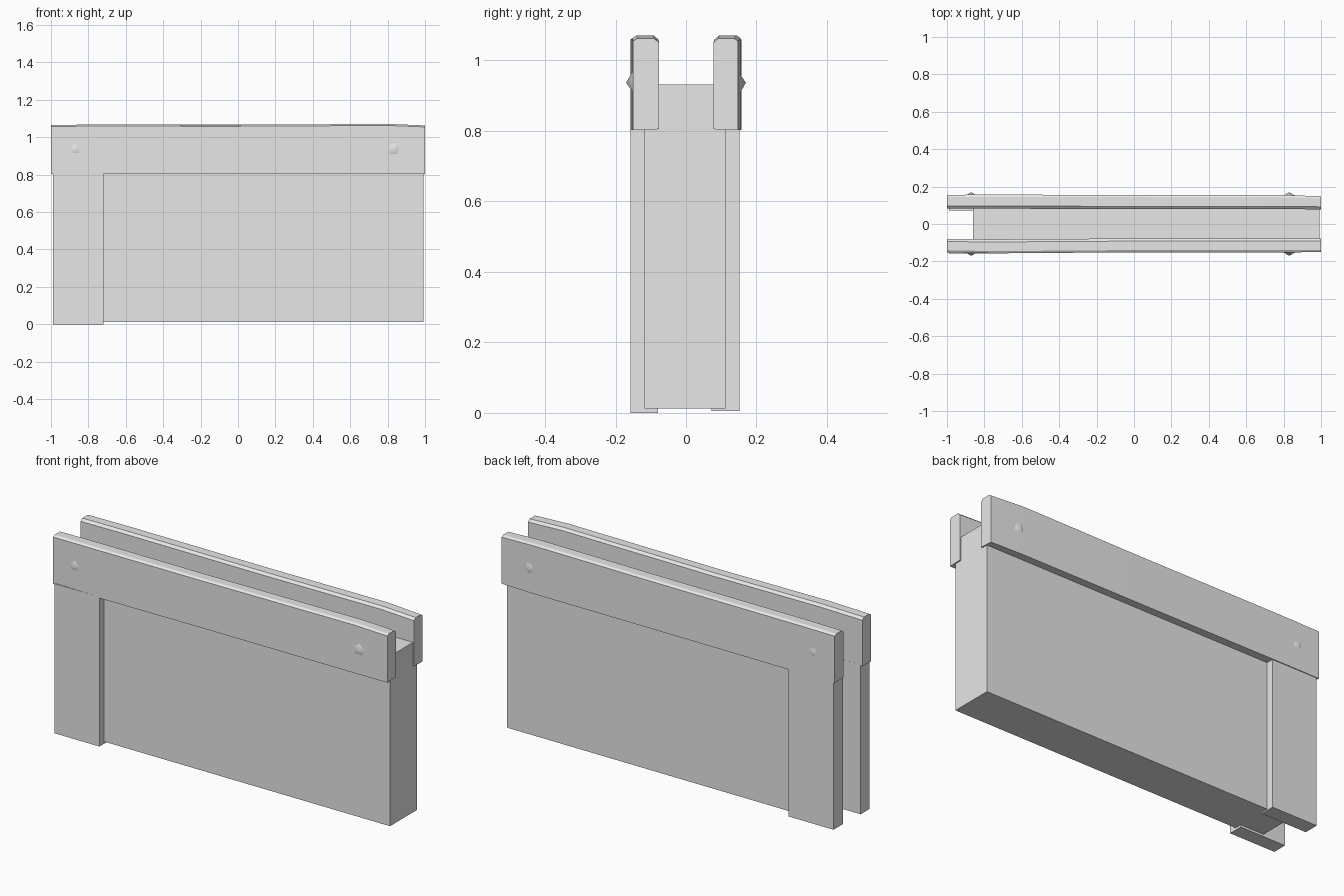
import bpy
import bmesh
import math
from mathutils import Matrix, Vector

if "Cube" in bpy.data.objects:
    bpy.data.objects.remove(bpy.data.objects["Cube"], do_unlink=True)

# Single plain grey material
grey = bpy.data.materials.new("plain_grey")
grey.use_nodes = True
grey.diffuse_color = (0.8, 0.8, 0.8, 1)
grey.node_tree.nodes["Principled BSDF"].inputs["Base Color"].default_value = grey.diffuse_color


def finish(name, bm, smooth_angle=None):
    bmesh.ops.recalc_face_normals(bm, faces=bm.faces)
    mesh = bpy.data.meshes.new(name)
    bm.to_mesh(mesh)
    bm.free()
    mesh.materials.append(grey)
    obj = bpy.data.objects.new(name, mesh)
    bpy.context.collection.objects.link(obj)
    if smooth_angle:
        bpy.ops.object.select_all(action='DESELECT')
        obj.select_set(True)
        bpy.context.view_layer.objects.active = obj
        bpy.ops.object.shade_smooth_by_angle(angle=math.radians(smooth_angle))
    return obj


def box(name, low, high):
    low, high = Vector(low), Vector(high)
    bm = bmesh.new()
    bmesh.ops.create_cube(bm, size=1)
    bm.transform(Matrix.Translation((low + high) / 2) @ Matrix.Diagonal((*(high - low), 1)))
    return finish(name, bm)


def rail(name, side, stations):
    """Loft a slightly bowed plank; each station is x, inner y, outer y, top z."""
    bm = bmesh.new()
    rings = []
    for x, inner, outer, top in stations:
        section = [(inner, 0.805), (inner, top - 0.012), (inner + 0.014, top),
                   (outer - 0.012, top), (outer, top - 0.008), (outer, 0.803)]
        rings.append([bm.verts.new((x, side * y, z)) for y, z in section])
    for a, b in zip(rings, rings[1:]):
        for i in range(len(a)):
            j = (i + 1) % len(a)
            bm.faces.new((a[i], a[j], b[j], b[i]))
    bm.faces.new(rings[0])
    bm.faces.new(rings[-1])
    return finish(name, bm, 30)


def stud(name, x, y, side):
    """Shallow five-sided pointed bolt head."""
    bm = bmesh.new()
    bmesh.ops.create_cone(bm, cap_ends=True, segments=5, radius1=0.042,
                          radius2=0.0, depth=0.024)
    bmesh.ops.remove_doubles(bm, verts=bm.verts, dist=0.0005)
    bm.transform(Matrix.Translation((x, y + side * 0.006, 0.937))
                 @ Matrix.Rotation(-side * math.pi / 2, 4, 'X'))
    return finish(name, bm, 40)


# Main slab and the two posts that leave an open slot at one end
box("core_panel", (-0.86, -0.118, 0.012), (0.993, 0.112, 0.932))
box("front_post", (-0.99, -0.157, 0.0), (-0.72, -0.08, 0.81))
box("back_post", (-0.99, 0.072, 0.005), (-0.72, 0.152, 0.81))

# Paired top rails, bowed a little along their length
rail("front_rail", -1, [(-1, 0.08, 0.152, 1.065), (-0.75, 0.082, 0.157, 1.068),
                        (-0.1, 0.078, 0.152, 1.066), (0.8, 0.078, 0.152, 1.071),
                        (1, 0.077, 0.15, 1.063)])
rail("back_rail", 1, [(-1, 0.082, 0.156, 1.065), (-0.75, 0.082, 0.157, 1.067),
                      (0.1, 0.08, 0.155, 1.067), (0.8, 0.08, 0.155, 1.071),
                      (1, 0.078, 0.148, 1.063)])

# Bolt heads near both ends of each rail
for label, side in (("front", -1), ("back", 1)):
    for end, x in (("right", -0.87), ("left", 0.83)):
        stud(f"{label}_{end}_stud", x, side * 0.152, side)
